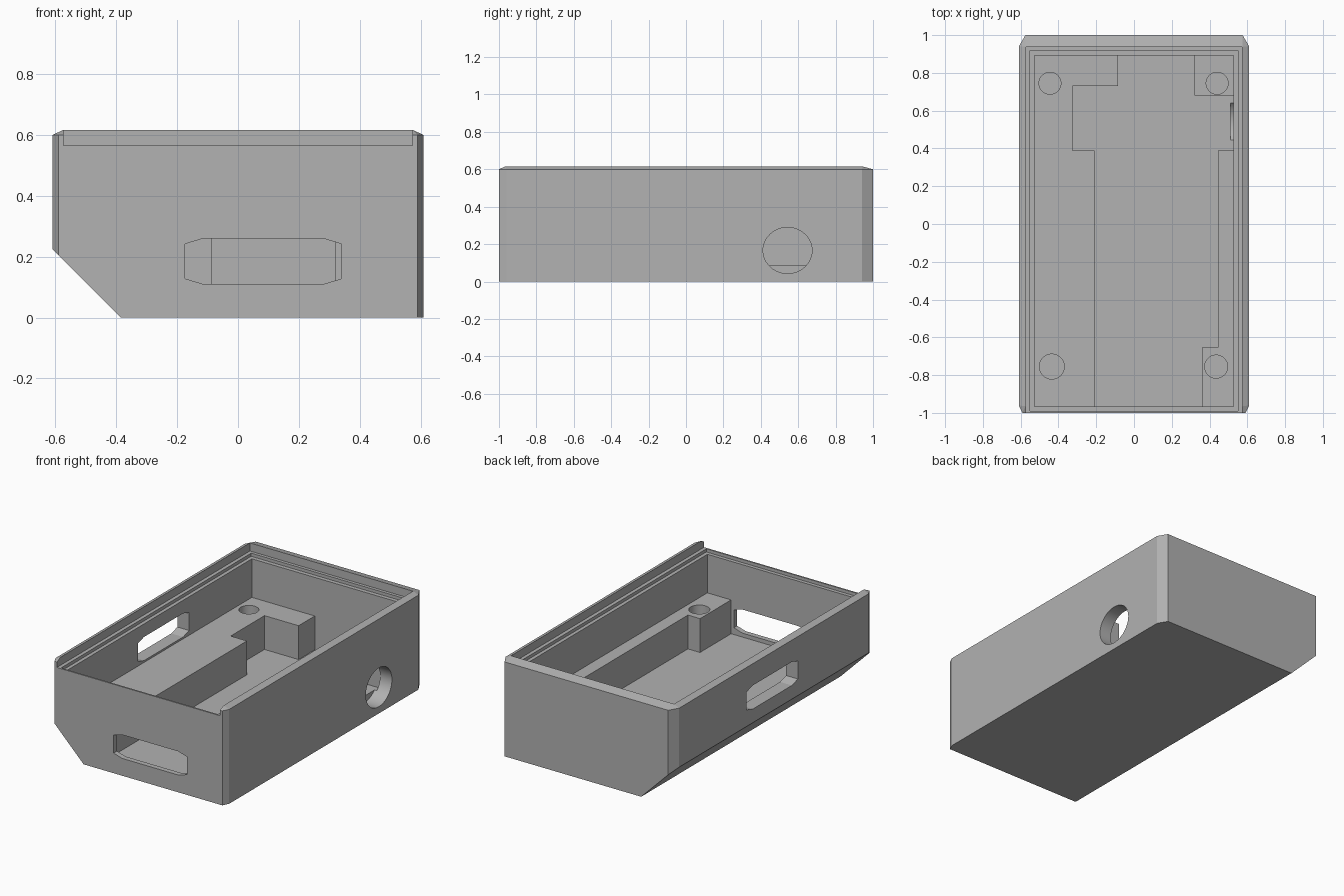
import bpy, bmesh
from math import cos, sin, tau, radians
from mathutils import Vector

cube = bpy.data.objects.get("Cube")
if cube:
    bpy.data.objects.remove(cube, do_unlink=True)

grey = bpy.data.materials.new("plain grey")
grey.use_nodes = True
GREY = (0.445, 0.445, 0.445, 1)
grey.diffuse_color = GREY
grey.node_tree.nodes["Principled BSDF"].inputs["Base Color"].default_value = GREY


def to_object(name, bm):
    bmesh.ops.recalc_face_normals(bm, faces=bm.faces)
    mesh = bpy.data.meshes.new(name)
    bm.to_mesh(mesh)
    bm.free()
    mesh.materials.append(grey)
    ob = bpy.data.objects.new(name, mesh)
    bpy.context.collection.objects.link(ob)
    return ob


def prism(name, outline, lo, hi, axis="z"):
    """Extrude a 2D outline between lo and hi along an axis."""
    place = {"x": lambda a, b, t: (t, a, b),
             "y": lambda a, b, t: (a, t, b),
             "z": lambda a, b, t: (a, b, t)}[axis]
    bm = bmesh.new()
    low, high = [[bm.verts.new(place(a, b, t)) for a, b in outline] for t in (lo, hi)]
    bm.faces.new(low)
    bm.faces.new(high)
    n = len(outline)
    for i in range(n):
        j = (i + 1) % n
        bm.faces.new((low[i], low[j], high[j], high[i]))
    return to_object(name, bm)


def rect(x, y0, y1):
    return [(-x, y0), (x, y0), (x, y1), (-x, y1)]


def ellipse(cx, cy, rx, ry, n=48):
    return [(cx + rx * cos(tau * i / n), cy + ry * sin(tau * i / n)) for i in range(n)]


def slot(cx, cz, w=0.257, h=0.075, cut_w=0.06, cut_h=0.018):
    """Long opening with clipped corners."""
    return [(cx - w, cz - h + cut_h), (cx - w + cut_w, cz - h),
            (cx + w - cut_w, cz - h), (cx + w, cz - h + cut_h),
            (cx + w, cz + h - cut_h), (cx + w - cut_w, cz + h),
            (cx - w + cut_w, cz + h), (cx - w, cz + h - cut_h)]


def carve(target, cutter):
    mod = target.modifiers.new("carve", "BOOLEAN")
    mod.operation, mod.solver, mod.object = "DIFFERENCE", "EXACT", cutter
    bpy.context.view_layer.objects.active = target
    bpy.ops.object.modifier_apply(modifier=mod.name)
    bpy.data.objects.remove(cutter, do_unlink=True)


# Outer block: chamfered corners, bevelled top, sloped lower right edge
bm = bmesh.new()
for s in (-1, 1):
    for x, y in ((0.59, -1), (0.61, -0.96), (0.61, 0.94), (0.575, 1)):
        for z in (0, 0.6):
            bm.verts.new((s * x, y, z))
    for y in (-0.965, 0.94):
        bm.verts.new((s * 0.575, y, 0.616))
bmesh.ops.convex_hull(bm, input=bm.verts)
bmesh.ops.dissolve_limit(bm, angle_limit=0.01, verts=bm.verts, edges=bm.edges)
cut = bmesh.ops.bisect_plane(bm, geom=bm.verts[:] + bm.edges[:] + bm.faces[:],
                             plane_co=Vector((-0.385, 0, 0)),
                             plane_no=Vector((-1, 0, -1)), clear_outer=True)
bmesh.ops.holes_fill(bm, edges=[e for e in bm.edges if e.is_boundary])
case = to_object("case_body", bm)

# Lid groove open at the front, then the shallow seat below it
carve(case, prism("lid_groove", rect(0.573, -1.2, 0.938), 0.565, 1))
carve(case, prism("lid_seat", rect(0.55, -0.99, 0.918), 0.545, 1))

# Deep pocket around the shelves, and the open space above them
pocket = [(-0.21, -0.967), (0.36, -0.967), (0.36, -0.655), (0.445, -0.655),
          (0.445, 0.39), (0.527, 0.39), (0.527, 0.68), (0.32, 0.68),
          (0.32, 0.892), (-0.085, 0.892), (-0.085, 0.73), (-0.325, 0.73),
          (-0.325, 0.39), (-0.21, 0.39)]
carve(case, prism("floor_pocket", pocket, 0.085, 1))
carve(case, prism("upper_cavity", rect(0.527, -0.967, 0.892), 0.30, 1))

# Screw holes in the shelves
for x, y, r in ((-0.445, 0.745, 0.058), (0.44, 0.745, 0.058),
                (-0.435, -0.755, 0.066), (0.435, -0.755, 0.061)):
    carve(case, prism("screw_hole", ellipse(x, y, r, r), 0.15, 0.5))

# Front slot, right wall slot and left wall round port
carve(case, prism("front_slot", slot(0.083, 0.185), -1.2, -0.9, "y"))
carve(case, prism("side_slot", slot(0.005, 0.387), -0.8, -0.45, "x"))
carve(case, prism("round_port", ellipse(0.543, 0.166, 0.131, 0.123), 0.51, 0.8, "x"))

case.select_set(True)
bpy.context.view_layer.objects.active = case
bpy.ops.object.shade_smooth_by_angle(angle=radians(12))
